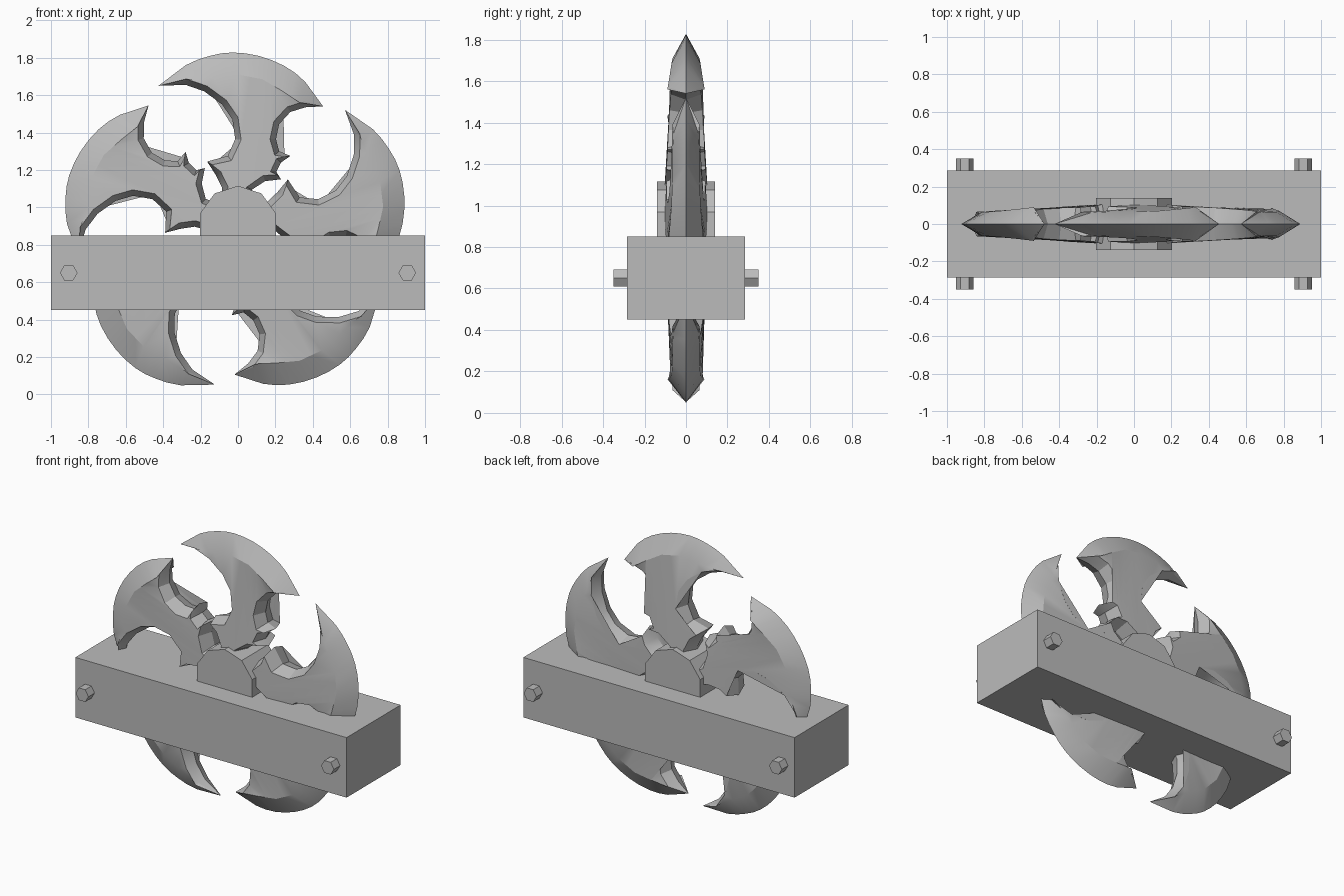
import bpy, bmesh, math
from mathutils import Vector, Matrix

cube = bpy.data.objects.get("Cube")
if cube:
    bpy.data.objects.remove(cube)

steel = bpy.data.materials.new("plain grey")
steel.use_nodes = True
GREY = (0.5, 0.5, 0.5, 1)
steel.diffuse_color = GREY
steel.node_tree.nodes["Principled BSDF"].inputs["Base Color"].default_value = GREY

CENTRE = Vector((-0.015, 0.90))
BLADES = 5

# Top blade in x, z: sharp outer edge from tip to tip
outer = [(-.425, 1.65), (-.28, 1.76), (-.15, 1.81), (-.03, 1.828), (.11, 1.81),
         (.25, 1.755), (.36, 1.67), (.455, 1.54)]
# Ridge where the bevel meets the flat
ridge = [(-.23, 1.685), (-.13, 1.695), (0, 1.71), (.13, 1.685), (.24, 1.62), (.33, 1.56)]
ridge_depth = [.06, .065, .065, .07, .08, .09]
# Hooked inner edge, right tip round the root to the left tip
inner = [(.36, 1.535), (.28, 1.51), (.22, 1.445), (.203, 1.365), (.22, 1.3),
         (.28, 1.275), (.23, 1.24), (.205, 1.19), (.23, 1.15), (.145, 1.14),
         (.075, 1.095), (.06, .95), (-.08, .95), (-.085, 1.105), (-.12, 1.175),
         (-.165, 1.245), (-.055, 1.275), (-.015, 1.365), (-.03, 1.47),
         (-.085, 1.55), (-.18, 1.62), (-.28, 1.655)]


def local(points):
    return [Vector(p) - CENTRE for p in points]


def curve_midpoints(points):
    """Add a smooth midpoint between each pair of points."""
    result = [points[0]]
    for i in range(len(points) - 1):
        a, b = points[i], points[i + 1]
        before = points[max(i - 1, 0)]
        after = points[min(i + 2, len(points) - 1)]
        result += [(9 * (a + b) - before - after) / 16, b]
    return result


def line_midpoints(points):
    result = [points[0]]
    for a, b in zip(points, points[1:]):
        result += [(a + b) / 2, b]
    return result


def finish(name, bm, smooth=False):
    bmesh.ops.recalc_face_normals(bm, faces=bm.faces)
    mesh = bpy.data.meshes.new(name)
    bm.to_mesh(mesh)
    bm.free()
    mesh.materials.append(steel)
    obj = bpy.data.objects.new(name, mesh)
    bpy.context.collection.objects.link(obj)
    if smooth:
        bpy.ops.object.select_all(action='DESELECT')
        obj.select_set(True)
        bpy.context.view_layer.objects.active = obj
        bpy.ops.object.shade_smooth_by_angle(angle=math.radians(25))
    return obj


def build_blade(name, angle):
    bm = bmesh.new()
    edge = curve_midpoints(local(outer))
    tip_a, edge, tip_b = edge[0], edge[2:-2], edge[-1]
    hook = local(inner)
    crest = line_midpoints([Vector((p.x, p.y, d)) for p, d in zip(local(ridge), ridge_depth)])

    # Inset the hooked edge so its walls slope
    loop = [tip_b] + hook + [tip_a]
    face_hook = []
    for before, p, after in zip(loop, hook, loop[2:]):
        d = (after - before).normalized()
        q = p + Vector((d.y, -d.x)) * 0.032
        face_hook.append(Vector((q.x, q.y, 0.115 - 0.06 * q.length)))

    def vert(p, y=0):
        return bm.verts.new((p.x, y, p.y))

    start, end = vert(tip_a), vert(tip_b)
    mid_edge = [vert(p) for p in edge]
    mid_hook = [vert(p) for p in hook]
    for side in (-1, 1):
        top = [vert(p, side * p.z) for p in crest]
        low = [vert(p, side * p.z) for p in face_hook]
        for rim, flat in ((mid_edge, top), (mid_hook, low)):
            for i in range(len(rim) - 1):
                bm.faces.new((rim[i], rim[i + 1], flat[i + 1], flat[i]))
        # Pointed tips
        for tip, m, t, l, h in ((start, mid_edge[0], top[0], low[-1], mid_hook[-1]),
                                (end, mid_edge[-1], top[-1], low[0], mid_hook[0])):
            for tri in ((tip, m, t), (tip, t, l), (tip, l, h)):
                bm.faces.new(tri)
        cap = bm.faces.new(top + low)
        bmesh.ops.triangulate(bm, faces=[cap])

    bmesh.ops.transform(bm, matrix=Matrix.Rotation(angle, 4, 'Y'), verts=bm.verts)
    obj = finish(name, bm, smooth=True)
    obj.location = (CENTRE.x, 0, CENTRE.y)


def prism(name, sides, radius, depth, location, turn=0):
    """Regular prism lying along y."""
    bm = bmesh.new()
    bmesh.ops.create_cone(bm, cap_ends=True, segments=sides, radius1=radius,
                          radius2=radius, depth=depth)
    matrix = Matrix.Rotation(math.pi / 2, 4, 'X') @ Matrix.Rotation(turn, 4, 'Z')
    bmesh.ops.transform(bm, matrix=matrix, verts=bm.verts)
    finish(name, bm).location = location


# Five swept blades around the hub
for k in range(BLADES):
    build_blade(f"blade_{k + 1}", k * math.tau / BLADES)

# Ten-sided hub with a corner at the top
prism("hub", 10, 0.213, 0.28, (0, 0, 0.902))

# Housing bar
bm = bmesh.new()
bmesh.ops.create_cube(bm, size=1)
bmesh.ops.scale(bm, vec=(2, 0.57, 0.4), verts=bm.verts)
finish("housing_bar", bm).location = (0, 0, 0.65)

# Hexagonal bolts through both ends
for label, x in (("left", 0.905), ("right", -0.905)):
    prism(f"{label}_bolt", 6, 0.047, 0.7, (x, 0, 0.65), math.pi / 6)
